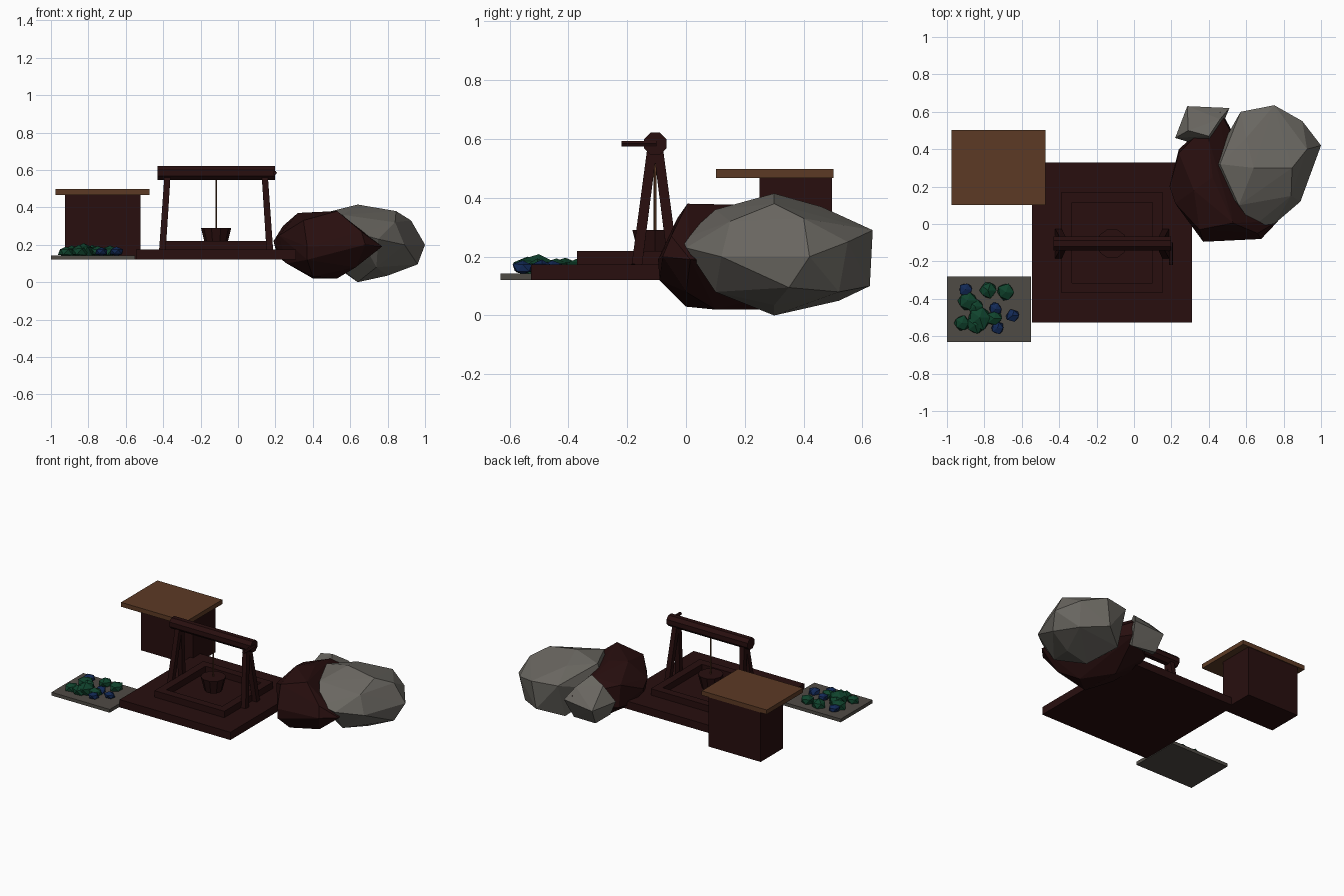
import bpy, bmesh, math, random
from mathutils import Vector

if "Cube" in bpy.data.objects:
    bpy.data.objects.remove(bpy.data.objects["Cube"])

random.seed(4)


def material(name, rgb):
    m = bpy.data.materials.new(name)
    m.diffuse_color = (*rgb, 1)
    m.use_nodes = True
    m.node_tree.nodes["Principled BSDF"].inputs["Base Color"].default_value = m.diffuse_color
    return m


MAROON = material("dark maroon wood", (0.021, 0.0045, 0.0045))
BROWN = material("brown board", (0.107, 0.042, 0.018))
ROCK = material("grey rock", (0.141, 0.133, 0.117))
SLATE = material("slate grey", (0.078, 0.070, 0.059))
GREEN = material("green gem", (0.005, 0.056, 0.026))
BLUE = material("blue gem", (0.006, 0.022, 0.092))


def finish(name, bm, mat):
    bmesh.ops.recalc_face_normals(bm, faces=bm.faces)
    me = bpy.data.meshes.new(name)
    bm.to_mesh(me)
    bm.free()
    me.materials.append(mat)
    ob = bpy.data.objects.new(name, me)
    bpy.context.collection.objects.link(ob)
    return ob


def box(name, lo, hi, mat):
    bm = bmesh.new()
    bmesh.ops.create_cube(bm, size=1)
    for v in bm.verts:
        v.co = Vector([(lo[i] + hi[i]) / 2 + v.co[i] * (hi[i] - lo[i]) for i in range(3)])
    return finish(name, bm, mat)


def rod(name, a, b, r1, r2, sides, mat):
    """Tapered prism from a to b with a flat side facing outwards."""
    a, b = Vector(a), Vector(b)
    bm = bmesh.new()
    bmesh.ops.create_cone(bm, cap_ends=True, segments=sides, radius1=r1, radius2=r2, depth=(b - a).length)
    turn = Vector((0, 0, 1)).rotation_difference(b - a).to_matrix()
    spin = math.pi / sides
    c, s = math.cos(spin), math.sin(spin)
    for v in bm.verts:
        p = Vector((v.co.x * c - v.co.y * s, v.co.x * s + v.co.y * c, v.co.z))
        v.co = turn @ p + (a + b) / 2
    return finish(name, bm, mat)


def boulder(name, points, mat):
    """Faceted rock as the hull of its corner points."""
    bm = bmesh.new()
    for p in points:
        bm.verts.new(p)
    res = bmesh.ops.convex_hull(bm, input=bm.verts)
    loose = [v for v in bm.verts if not v.link_faces]
    bmesh.ops.delete(bm, geom=loose, context='VERTS')
    return finish(name, bm, mat)


# Well platform and raised rim
CX, CY = -0.117, -0.10
box("platform", (-0.545, -0.527, 0.12), (0.31, 0.33, 0.174), MAROON)
R, W = 0.27, 0.055
for s, side in ((-1, "front"), (1, "back")):
    y = sorted((CY + s * R, CY + s * (R - W)))
    box("rim_" + side, (CX - R, y[0], 0.172), (CX + R, y[1], 0.219), MAROON)
for s, side in ((-1, "left"), (1, "right")):
    x = sorted((CX + s * R, CX + s * (R - W)))
    box("rim_" + side, (x[0], CY - R + W, 0.172), (x[1], CY + R - W, 0.219), MAROON)

# A-frame legs, windlass drum and crank
for sx in (-1, 1):
    for sy in (-1, 1):
        rod("frame_leg", (CX + sx * 0.287, -0.105 + sy * 0.062, 0.172),
            (CX + sx * 0.26, -0.105 + sy * 0.01, 0.57), 0.025, 0.023, 4, MAROON)
rod("drum", (-0.43, -0.105, 0.584), (0.198, -0.105, 0.584), 0.041, 0.041, 8, MAROON)
rod("crank", (0.197, -0.10, 0.584), (0.197, -0.22, 0.584), 0.011, 0.011, 6, MAROON)

# Rope and bucket
rod("rope", (CX, -0.105, 0.56), (CX, -0.105, 0.28), 0.005, 0.005, 6, BROWN)
rod("bucket", (CX, -0.105, 0.195), (CX, -0.105, 0.29), 0.057, 0.081, 10, MAROON)

# Stall with overhanging roof board
box("stall_body", (-0.925, 0.25, 0.12), (-0.522, 0.497, 0.47), MAROON)
box("stall_roof", (-0.975, 0.102, 0.467), (-0.473, 0.502, 0.498), BROWN)

# Gem tray
box("tray", (-1.0, -0.63, 0.12), (-0.55, -0.28, 0.143), SLATE)
gems = [(-0.90, -0.35, 0.040, BLUE), (-0.78, -0.355, 0.048, GREEN), (-0.685, -0.365, 0.05, GREEN),
        (-0.89, -0.41, 0.055, GREEN), (-0.85, -0.44, 0.048, GREEN), (-0.74, -0.455, 0.038, BLUE),
        (-0.65, -0.49, 0.037, BLUE), (-0.92, -0.53, 0.045, GREEN), (-0.825, -0.50, 0.072, GREEN),
        (-0.75, -0.505, 0.045, GREEN), (-0.73, -0.555, 0.038, BLUE), (-0.85, -0.54, 0.05, GREEN)]
for x, y, r, mat in gems:
    bm = bmesh.new()
    bmesh.ops.create_icosphere(bm, subdivisions=1, radius=r)
    for v in bm.verts:
        v.co *= random.uniform(0.85, 1.12)
        v.co = Vector((x + v.co.x, y + v.co.y, max(0.14, 0.162 + v.co.z * 0.72)))
    finish("gem", bm, mat)

# Boulders: ore rock, large grey rock and small grey rock
boulder("ore_rock", [
    (.19, .2, .22), (.21, .27, .14), (.22, .11, .25), (.37, -.095, .19), (.37, -.09, .12),
    (.68, -.08, .2), (.66, -.05, .27), (.77, .015, .19), (.53, .005, .38), (.32, .18, .37),
    (.42, .25, .375), (.4, 0, .03), (.53, .1, .02), (.4, .3, .02), (.63, 0, .08),
    (.24, .38, .3), (.24, .4, .15), (.46, .6, .25), (.48, .58, .15), (.4, .45, .34),
    (.26, .1, .1), (.35, -.03, .33)], MAROON)
boulder("large_grey_rock", [
    (.64, .3, .415), (.845, .3, .38), (.925, .4, .33), (1.0, .42, .2), (.96, .35, .095),
    (.8, .3, .035), (.64, .3, 0), (.75, .635, .29), (.72, .625, .1), (.9, .55, .25),
    (.88, .52, .08), (.57, .6, .29), (.89, .12, .2), (.84, .15, .32), (.75, 0, .23),
    (.64, -.012, .26), (.74, .1, .08), (.56, .1, .36), (.6, .46, .37), (.57, .52, .05),
    (.4, .3, .2), (.46, .32, .37)], ROCK)
boulder("small_grey_rock", [
    (.285, .63, .2), (.22, .46, .22), (.29, .5, .33), (.4, .47, .365), (.46, .56, .3),
    (.51, .62, .22), (.3, .57, .09), (.48, .55, .08), (.25, .48, .13), (.42, .4, .2)], ROCK)
